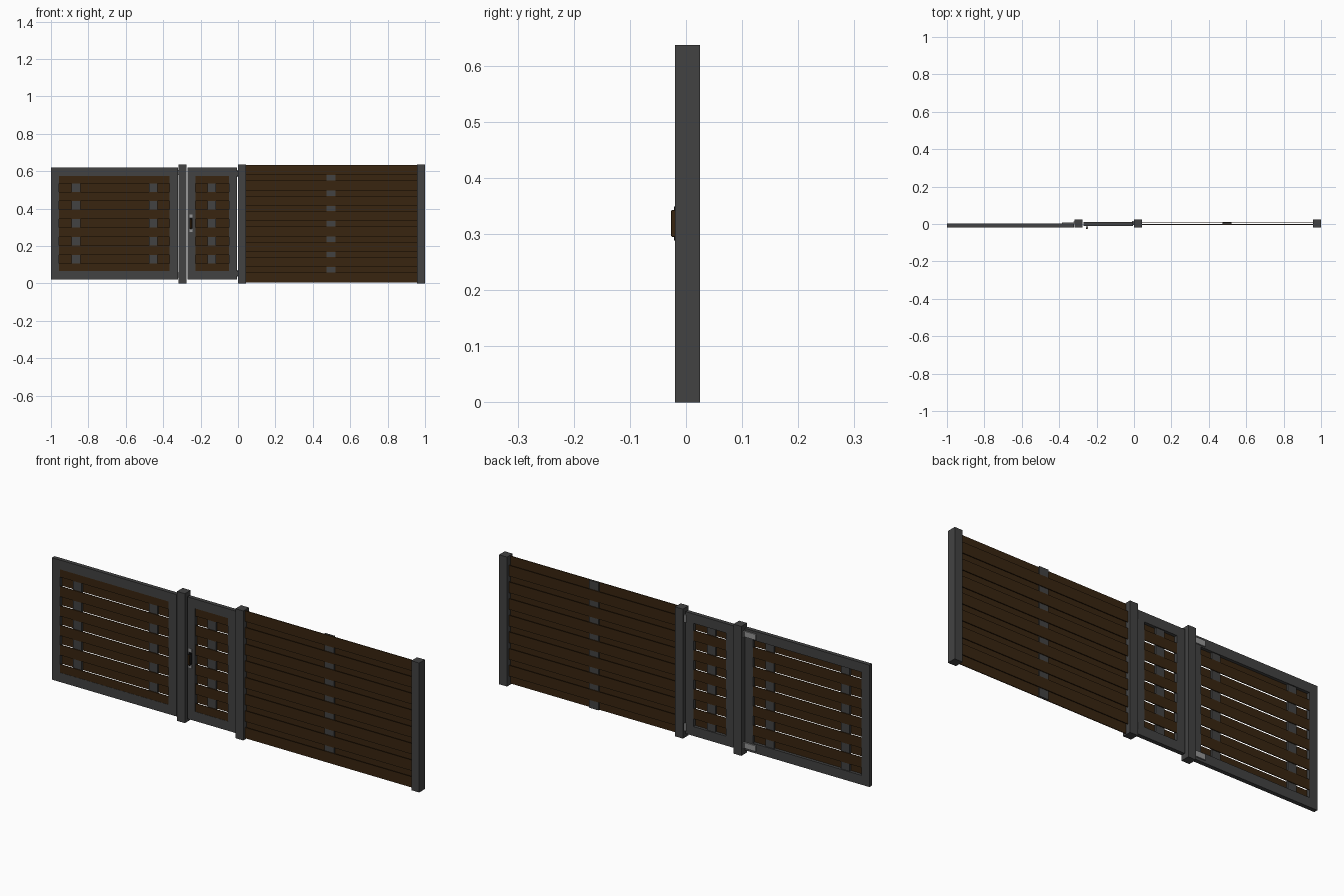
import bpy, bmesh
from mathutils import Matrix, Vector

if "Cube" in bpy.data.objects:
    bpy.data.objects.remove(bpy.data.objects["Cube"])


def material(name, rgb):
    m = bpy.data.materials.new(name)
    m.diffuse_color = (*rgb, 1)
    m.use_nodes = True
    m.node_tree.nodes["Principled BSDF"].inputs["Base Color"].default_value = m.diffuse_color
    return m


GRAY = material("dark gray metal", (0.055, 0.055, 0.055))
WOOD = material("dark brown wood", (0.040, 0.018, 0.005))
STEEL = material("light steel", (0.30, 0.30, 0.30))
BLACK = material("black", (0.008, 0.008, 0.008))


def boxes(name, mat, spans, bevel=0):
    """One object from (x0, x1, y0, y1, z0, z1) boxes."""
    bm = bmesh.new()
    for x0, x1, y0, y1, z0, z1 in spans:
        c = Vector(((x0 + x1) / 2, (y0 + y1) / 2, (z0 + z1) / 2))
        bmesh.ops.create_cube(bm, size=1, matrix=Matrix.Translation(c)
                              @ Matrix.Diagonal((x1 - x0, y1 - y0, z1 - z0, 1)))
    me = bpy.data.meshes.new(name)
    bm.to_mesh(me)
    bm.free()
    me.materials.append(mat)
    ob = bpy.data.objects.new(name, me)
    bpy.context.collection.objects.link(ob)
    if bevel:
        b = ob.modifiers.new("bevel", 'BEVEL')
        b.width = bevel
        b.segments = 2
    return ob


# Square posts
for name, x in (("gate_post", -0.297), ("middle_post", 0.021), ("end_post", 0.9785)):
    boxes(name, GRAY, [(x - 0.0215, x + 0.0215, -0.0195, 0.025, 0, 0.637)])


def layered_boards(name, x0, x1, yf, yb, z0, pitch, width, count, spacers):
    """Front boards with offset back boards, held apart by upright spacers."""
    t = 0.004
    boxes(name + "_front_boards", WOOD,
          [(x0, x1, yf, yf + t, z0 + i * pitch - width / 2, z0 + i * pitch + width / 2)
           for i in range(count)])
    boxes(name + "_back_boards", WOOD,
          [(x0, x1, yb - t, yb, z0 + (i + .5) * pitch - width / 2,
            z0 + (i + .5) * pitch + width / 2) for i in range(count - 1)])
    top = z0 + (count - 1) * pitch + width / 2
    boxes(name + "_spacers", GRAY,
          [(x - w / 2, x + w / 2, yf + t, yb - t, z0 - width / 2, top + 0.001)
           for x, w in spacers])


def gate(name, x0, x1, y0, y1, spacers):
    """Metal frame with layered boards inside."""
    w, zb, zt = 0.043, 0.02, 0.62
    boxes(name + "_frame", GRAY, [
        (x0, x0 + w, y0, y1, zb, zt), (x1 - w, x1, y0, y1, zb, zt),
        (x0 + w, x1 - w, y0, y1, zt - w - .003, zt),
        (x0 + w, x1 - w, y0, y1, zb, zb + w + .003)])
    layered_boards(name, x0 + w, x1 - w, y0 + 0.001, y1 - 0.001,
                   0.081, 0.096, 0.0505, 6, spacers)


# Fence panel and two gates
layered_boards("fence", 0.042, 0.957, -0.005, 0.011, 0.032, 0.082, 0.053, 8,
               [(0.497, 0.05)])
gate("drive_gate", -1.0, -0.322, -0.018, 0.002, [(-0.866, 0.046), (-0.453, 0.046)])
gate("walk_gate", -0.269, -0.005, -0.010, 0.010, [(-0.14, 0.046)])

# Hinges at the back of each gate
for tag, z in (("lower", 0.046), ("upper", 0.594)):
    boxes("drive_hinge_" + tag, STEEL, [
        (-0.385, -0.318, 0.002, 0.008, z - 0.014, z + 0.014),
        (-0.323, -0.317, 0.002, 0.014, z - 0.014, z + 0.014)])
    zc = 0.054 if z < 0.3 else 0.588
    boxes("walk_hinge_" + tag, STEEL, [
        (-0.010, 0.0, 0.010, 0.016, zc - 0.018, zc + 0.018)])
    boxes("walk_hinge_pin_" + tag, GRAY, [
        (-0.006, 0.0, -0.006, 0.010, zc - 0.013, zc + 0.013)])

# Pull handle with rosettes, backing plate and standoffs
hx = -0.252
boxes("handle_rosettes", STEEL, [
    (hx - .008, hx + .008, -0.012, -0.010, z - .008, z + .008) for z in (0.283, 0.361)])
boxes("handle_plate", BLACK, [(hx - .008, hx + .008, -0.0115, -0.010, 0.293, 0.350)])
boxes("handle_standoffs", BLACK, [
    (hx - .003, hx + .003, -0.021, -0.010, z - .004, z + .004) for z in (0.293, 0.345)])
boxes("handle_grip", WOOD, [(hx - .005, hx + .005, -0.0265, -0.0185, 0.295, 0.343)], 0.002)
